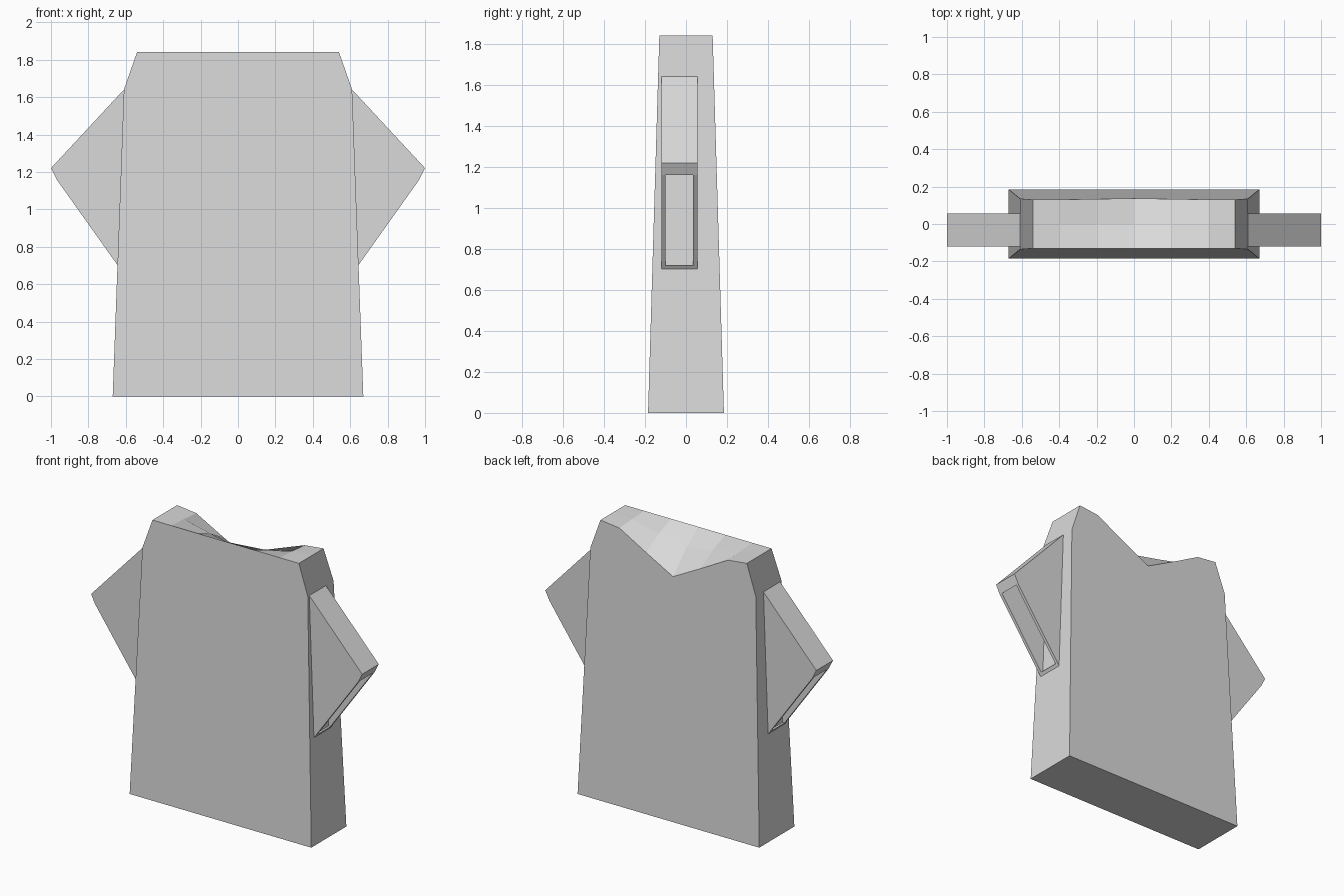
import bpy, bmesh

cube = bpy.data.objects.get("Cube")
if cube:
    bpy.data.objects.remove(cube)

# Single plain cloth colour
cloth = bpy.data.materials.new("light_grey_cloth")
cloth.use_nodes = True
GREY = (0.7, 0.7, 0.7, 1)
cloth.diffuse_color = GREY
cloth.node_tree.nodes["Principled BSDF"].inputs["Base Color"].default_value = GREY

TOP, SHOULDER = 1.84, 1.64


def loft(name, rings):
    """Join matching closed rings of points and cap both ends."""
    bm = bmesh.new()
    rows = [[bm.verts.new(p) for p in ring] for ring in rings]
    for a, b in zip(rows, rows[1:]):
        for i in range(len(a)):
            j = (i + 1) % len(a)
            bm.faces.new((a[i], a[j], b[j], b[i]))
    bm.faces.new(rows[0])
    bm.faces.new(rows[-1])
    bmesh.ops.recalc_face_normals(bm, faces=bm.faces)
    mesh = bpy.data.meshes.new(name)
    bm.to_mesh(mesh)
    bm.free()
    mesh.materials.append(cloth)
    obj = bpy.data.objects.new(name, mesh)
    bpy.context.collection.objects.link(obj)
    return obj


def half_depth(z):
    return 0.185 - 0.055 * z / TOP


def body_ring(u, dip):
    """Cross-section of the torso; the neckline dips towards the back."""
    back_top = TOP - dip
    back_kink = min(SHOULDER, back_top - 0.08)
    points = [
        (0.67, -half_depth(0), 0),
        (0.61, -half_depth(SHOULDER), SHOULDER),
        (0.54, -half_depth(TOP), TOP),
        (0.54, 0, TOP - 0.4 * dip),
        (0.54, half_depth(back_top), back_top),
        (0.61, half_depth(back_kink), back_kink),
        (0.67, half_depth(0), 0),
    ]
    return [(u * w, y, z) for w, y, z in points]


# Torso with a sloping neckline
half = [(1, 0), (0.74, 0.016), (0.37, 0.125)]
columns = [(-u, d) for u, d in half] + [(0, 0.23)] + half[::-1]
loft("shirt_body", [body_ring(u, d) for u, d in columns])


def slab(name, side, profile, y0, y1):
    return loft(name, [[(side * x, y, z) for x, z in profile] for y in (y0, y1)])


# Hollow sleeves, open on the underside
FRONT, BACK, WALL = -0.12, 0.055, 0.02
panel = [(0.57, SHOULDER - 0.02), (0.61, SHOULDER), (1, 1.22), (0.97, 1.16),
         (0.643, 0.7), (0.6, 0.7)]
roof = [(0.57, SHOULDER - 0.02), (0.61, SHOULDER), (1, 1.22), (0.97, 1.16), (0.57, 1.59)]
sill = [(0.62, 0.7), (0.643, 0.7), (0.657, 0.72), (0.62, 0.72)]
for label, side in (("left", 1), ("right", -1)):
    slab(label + "_sleeve_front", side, panel, FRONT, FRONT + WALL)
    slab(label + "_sleeve_back", side, panel, BACK - WALL, BACK)
    slab(label + "_sleeve_top", side, roof, FRONT + WALL, BACK - WALL)
    slab(label + "_sleeve_sill", side, sill, FRONT + WALL, BACK - WALL)
